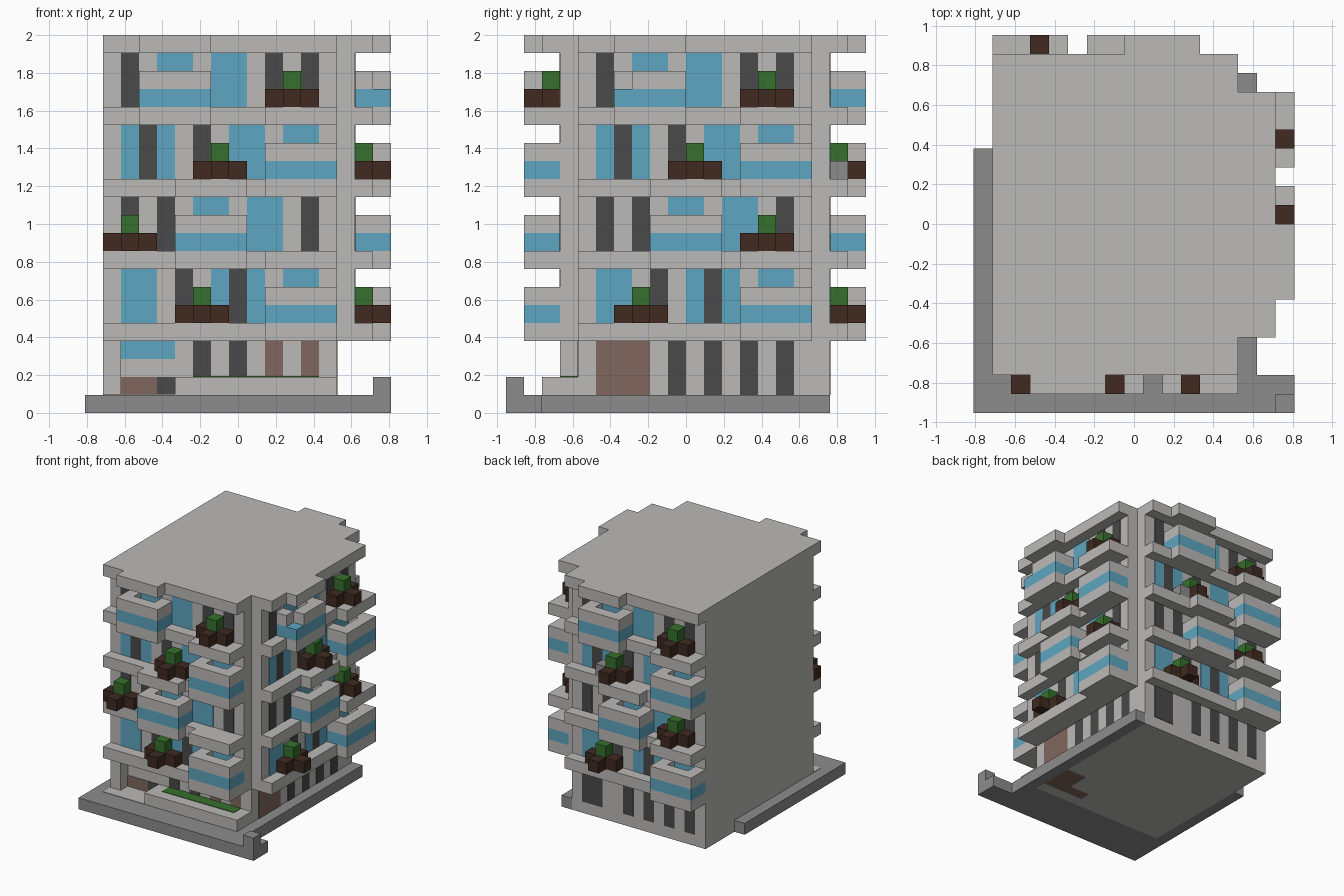
import bpy, bmesh
from mathutils import Matrix, Vector

cube = bpy.data.objects.get("Cube")
if cube:
    bpy.data.objects.remove(cube, do_unlink=True)

U = 2 / 21          # one building block
T = 0.04            # plate thickness in blocks


def material(name, rgb):
    m = bpy.data.materials.new(name)
    m.use_nodes = True
    m.diffuse_color = (*rgb, 1)
    m.node_tree.nodes["Principled BSDF"].inputs["Base Color"].default_value = (*rgb, 1)
    return m


CONCRETE = material("pale concrete", (0.50, 0.49, 0.478))
PAVING = material("grey paving", (0.262, 0.262, 0.262))
GLASS = material("blue glass", (0.112, 0.381, 0.533))
DARK = material("dark panel", (0.068, 0.068, 0.068))
SOIL = material("dark brown planter", (0.05, 0.023, 0.015))
LEAF = material("green leaves", (0.038, 0.162, 0.026))
DOOR = material("light brown door", (0.216, 0.136, 0.109))


def blocks(name, mat, boxes):
    """One object from boxes given as (corner, corner) in block units."""
    bm = bmesh.new()
    for a, b in boxes:
        lo = Vector([min(p) for p in zip(a, b)])
        hi = Vector([max(p) for p in zip(a, b)])
        mid, size = (lo + hi) / 2 - Vector((8.5, 10, 0)), hi - lo
        bmesh.ops.create_cube(bm, size=1, matrix=Matrix.Translation(mid * U)
                              @ Matrix.Diagonal((*(size * U), 1)))
    mesh = bpy.data.meshes.new(name)
    bm.to_mesh(mesh)
    bm.free()
    mesh.materials.append(mat)
    ob = bpy.data.objects.new(name, mesh)
    bpy.context.collection.objects.link(ob)


# Facade coordinates: u along the wall, d outward from the wall, z up
SIDES = {
    "front": lambda u, d, z: (u, 3 - d, z),
    "right": lambda u, d, z: (15 + d, u + 3, z),
    "back": lambda u, d, z: (15 - u, 18 + d, z),
}


def on(side, u0, u1, d0, d1, z0, z1):
    f = SIDES[side]
    return f(u0, d0, z0), f(u1, d1, z1)


# Paving round the building, with the floor set inside it
blocks("paving", PAVING, [
    ((0, 0, 0), (17, 2, 1)), ((0, 2, 0), (1, 14, 1)), ((1, 2, 0), (14, 4, 1)),
    ((14, 2, 0), (15, 18, 1)), ((16, 0, 1), (17, 1, 2))])
blocks("ground_floor_slab", CONCRETE, [((1, 4, T), (14, 18, 1))])
blocks("ground_floor_underside", CONCRETE, [((1, 4, 0), (14, 5, T)), ((1, 5, 0), (10, 18, T)),
                                            ((10, 8, 0), (14, 18, T)), ((10, 6, 0), (12, 8, T))])
blocks("entrance_floor", DOOR, [((10, 5, 0), (14, 6, T)), ((12, 6, 0), (14, 8, T))])
blocks("porch_floor", CONCRETE, [((1, 2, 1), (5, 4, 1 + T))])

# Main body: recessed ground floor, wider upper storeys
blocks("ground_storey", CONCRETE, [((1, 4, 1), (14, 18, 4)), ((1, 3, 1), (2, 4, 4))])
blocks("upper_storeys", CONCRETE, [((1, 3, 4), (14, 18, 21)), ((14, 4, 4), (15, 17, 21))])
blocks("floor_slabs", CONCRETE, [
    box for z in range(4, 21, 4) for box in (
        ((1, 2, z), (14, 3, z + 1)), ((1, 18, z), (14, 19, z + 1)),
        ((15, 4, z), (16, 17, z + 1)))])

# Front planting bed
blocks("front_bed", CONCRETE, [((5, 2, 1), (14, 4, 2))])
blocks("front_bed_lawn", LEAF, [((6, 3, 2), (13, 4, 2 + T))])

# Upper storeys: floor level, glass columns, dark columns, balcony start
STOREYS = [
    (5, [(2, 2), (7, 1), (9, 1), (11, 2)], [5, 8], 10),
    (9, [(6, 2), (9, 2)], [2, 4, 12], 5),
    (13, [(2, 1), (4, 1), (8, 2), (11, 2)], [3, 6], 10),
    (17, [(4, 2), (7, 2)], [2, 10, 12], 3),
]
PLANTS = {"front": (6, 2, 7, 11), "right": (4, 11, 7, 11), "back": (4, 11, 5, 11)}

for side in SIDES:
    glass, dark, ledge, rail_low, rail_top, soil, leaf = ([] for _ in range(7))
    for (z, panes, columns, b), p in zip(STOREYS, PLANTS[side]):
        glass += [on(side, u, u + w, 0, T, z, z + 3) for u, w in panes]
        dark += [on(side, u, u + 1, 0, T, z, z + 3) for u in columns]
        # Slab lips below and above each balcony
        ledge += [on(side, b, b + 4, 1, 2, k, k + 1) for k in (z - 1, z + 3)]
        # U-shaped balcony rail; one top corner is open on the right side
        for rail, k in ((rail_low, z), (rail_top, z + 1)):
            gap = 1 if side == "right" and k == 18 else 0
            rail.append(on(side, b + gap, b + 4, 1, 2, k, k + 1))
            rail += [on(side, u, u + 1, 0, 1, k, k + 1) for u in (b, b + 3)]
        # Planter row with one block in front and a bush on top
        first = p if side == "back" and z == 13 else p - 1
        soil += [on(side, first, p + 2, 0, 1, z, z + 1), on(side, p, p + 1, 1, 2, z, z + 1)]
        leaf.append(on(side, p, p + 1, 0, 1, z + 1, z + 2))
    for part, mat, boxes in (
            ("windows", GLASS, glass), ("dark_columns", DARK, dark),
            ("balcony_floors", CONCRETE, ledge), ("balcony_glass", GLASS, rail_low),
            ("balcony_rails", CONCRETE, rail_top), ("planters", SOIL, soil),
            ("bushes", LEAF, leaf)):
        blocks(f"{side}_{part}", mat, boxes)

blocks("back_planter_end", PAVING, [on("back", 4, 5, 0, 1, 13, 14)])

# Ground-floor panels and doors
blocks("ground_dark_panels", DARK, [
    on("right", u, u + 1, -1, T - 1, 1, 4) for u in (6, 8, 10, 12)] + [
    on("back", u, u + 1, 0, T, 1, 4) for u in (2, 3, 6, 8, 10, 12)] + [
    on("front", u, u + 1, -1, T - 1, 2, 4) for u in (6, 8)] + [
    on("front", 4, 5, -1, T - 1, 1, 2)])
blocks("ground_doors", DOOR, [
    on("right", 2, 5, -1, T - 1, 1, 4), on("front", 2, 4, -1, T - 1, 1, 2),
    on("front", 10, 11, -1, T - 1, 2, 4), on("front", 12, 13, -1, T - 1, 2, 4)])
blocks("porch_window", GLASS, [on("front", 2, 5, -1, T - 1, 3, 4)])
